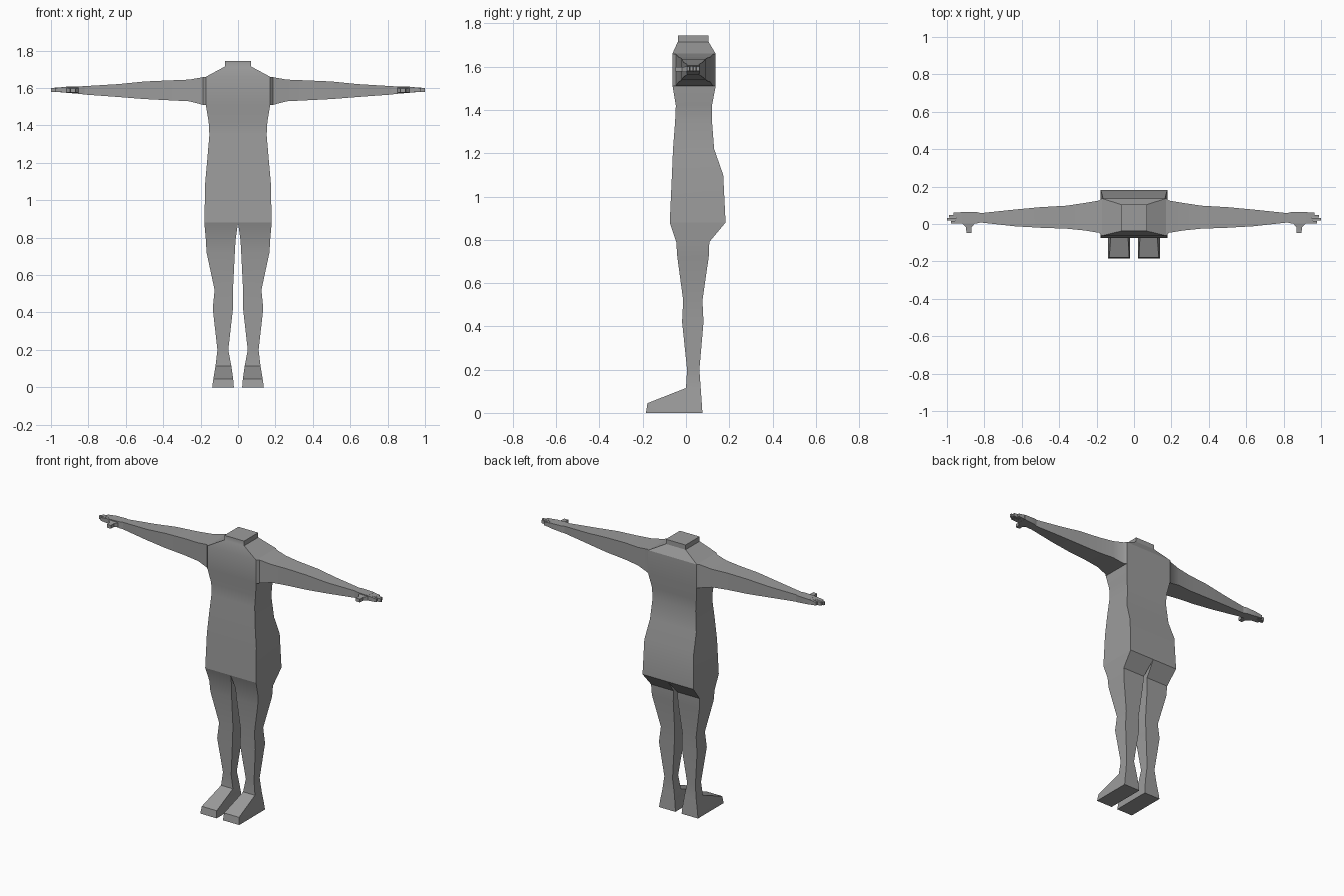
import bpy, bmesh, math

grey = bpy.data.materials.new("body grey")
grey.diffuse_color = (0.33, 0.33, 0.33, 1)


def loft(name, axis, sections, mirror=True, caps=(True, True)):
    """Skin rectangles (t, a0, a1, b0, b1) strung along an axis."""
    bm = bmesh.new()
    rings = []
    for t, a0, a1, b0, b1 in sections:
        ring = []
        for a, b in ((a0, b0), (a1, b0), (a1, b1), (a0, b1)):
            co = [a, b]
            co.insert(axis, t)
            ring.append(bm.verts.new(co))
        rings.append(ring)
    for low, high in zip(rings, rings[1:]):
        for i in range(4):
            j = (i + 1) % 4
            bm.faces.new((low[i], low[j], high[j], high[i]))
    if caps[0]:
        bm.faces.new(rings[0][::-1])
    if caps[1]:
        bm.faces.new(rings[-1])
    # the y axis order is left-handed
    if axis == 1:
        bmesh.ops.reverse_faces(bm, faces=bm.faces[:])
    mesh = bpy.data.meshes.new(name)
    bm.to_mesh(mesh)
    bm.free()
    mesh.materials.append(grey)
    ob = bpy.data.objects.new(name, mesh)
    bpy.context.collection.objects.link(ob)
    bpy.ops.object.select_all(action='DESELECT')
    ob.select_set(True)
    bpy.context.view_layer.objects.active = ob
    bpy.ops.object.shade_smooth_by_angle(angle=math.radians(30))
    if mirror:
        ob.modifiers.new("Mirror", 'MIRROR').use_mirror_merge = False
    return ob


# torso with sloped shoulders and neck stub: z, half width, front y, back y
torso = [(0.88, 0.18, -0.075, 0.183), (1.10, 0.175, -0.065, 0.172),
         (1.22, 0.164, -0.06, 0.13), (1.35, 0.153, -0.05, 0.12),
         (1.42, 0.157, -0.047, 0.12), (1.51, 0.172, -0.062, 0.137),
         (1.66, 0.172, -0.063, 0.137), (1.715, 0.07, -0.038, 0.104),
         (1.745, 0.07, -0.038, 0.104)]
loft("torso", 2, [(z, -w, w, f, b) for z, w, f, b in torso],
     mirror=False, caps=(False, True))

# legs with feet: z, inner x, outer x, front y, back y
loft("leg_and_foot", 2, [
    (0, 0.022, 0.138, -0.185, 0.076), (0.045, 0.026, 0.132, -0.178, 0.073),
    (0.115, 0.036, 0.12, 0.0, 0.068), (0.20, 0.052, 0.11, 0.005, 0.062),
    (0.42, 0.027, 0.135, -0.018, 0.081), (0.52, 0.027, 0.125, -0.013, 0.076),
    (0.72, 0.017, 0.168, -0.04, 0.105), (0.79, 0.013, 0.172, -0.045, 0.108),
    (0.88, 0.0, 0.18, -0.075, 0.183)], caps=(True, False))

# arms: x, front y, back y, bottom z, top z
loft("arm", 0, [
    (0.172, -0.063, 0.137, 1.51, 1.66), (0.187, -0.047, 0.125, 1.51, 1.658),
    (0.26, -0.035, 0.113, 1.529, 1.645), (0.36, -0.025, 0.098, 1.534, 1.641),
    (0.50, -0.02, 0.09, 1.541, 1.635), (0.64, -0.012, 0.077, 1.552, 1.621),
    (0.82, 0.008, 0.058, 1.565, 1.61)], caps=(False, False))

# hand
loft("hand", 0, [
    (0.82, 0.008, 0.058, 1.565, 1.61), (0.84, 0.003, 0.064, 1.568, 1.609),
    (0.92, 0.003, 0.064, 1.575, 1.607)], caps=(False, True))

# four fingers side by side
for name, y, tip in (("index_finger", 0.003, 0.978), ("middle_finger", 0.018, 1.0),
                     ("ring_finger", 0.033, 0.99), ("little_finger", 0.048, 0.965)):
    loft(name, 0, [(0.92, y, y + 0.015, 1.576, 1.606),
                   (tip, y + 0.001, y + 0.014, 1.58, 1.6)], caps=(False, True))

# thumb: y, x range, z range
loft("thumb", 1, [
    (-0.048, 0.868, 0.896, 1.577, 1.598), (-0.018, 0.868, 0.898, 1.577, 1.598),
    (0.005, 0.85, 0.92, 1.574, 1.602)], caps=(True, False))
